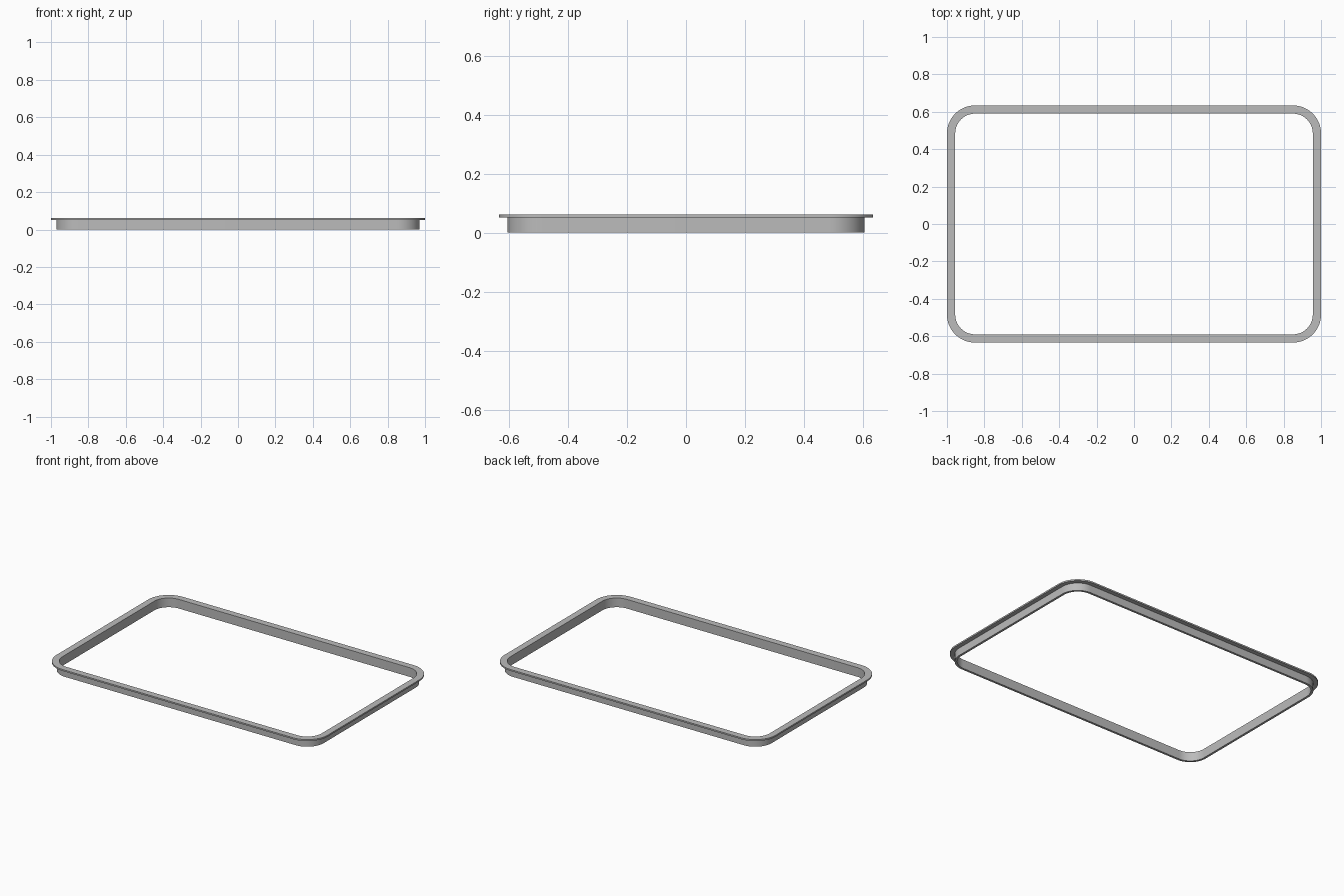
import bpy, bmesh, math

# Remove the default cube
cube = bpy.data.objects.get("Cube")
if cube:
    bpy.data.objects.remove(cube, do_unlink=True)

HALF_X, HALF_Y, RADIUS, STEPS = 1.0, 0.634, 0.15, 16
TOP, LIP_BOTTOM = 0.061, 0.051
WALL_INSET, INNER_INSET = 0.029, 0.044

grey = bpy.data.materials.new("light grey")
grey.use_nodes = True
grey.diffuse_color = (0.5, 0.5, 0.5, 1)
grey.node_tree.nodes["Principled BSDF"].inputs["Base Color"].default_value = (0.5, 0.5, 0.5, 1)


def rounded_loop(bm, inset, z):
    """Ring of vertices round a rounded rectangle, inset from the rim."""
    ring = []
    r = RADIUS - inset
    for quarter, (sx, sy) in enumerate([(1, 1), (-1, 1), (-1, -1), (1, -1)]):
        for i in range(STEPS + 1):
            a = (quarter + i / STEPS) * math.pi / 2
            ring.append(bm.verts.new((sx * (HALF_X - RADIUS) + r * math.cos(a),
                                      sy * (HALF_Y - RADIUS) + r * math.sin(a), z)))
    return ring


# L-shaped section: thin lip on top, upright wall below
section = [(0, LIP_BOTTOM), (0, TOP), (INNER_INSET, TOP), (INNER_INSET, 0),
           (WALL_INSET, 0), (WALL_INSET, LIP_BOTTOM)]
bm = bmesh.new()
rings = [rounded_loop(bm, inset, z) for inset, z in section]
for k, ring in enumerate(rings):
    other = rings[(k + 1) % len(rings)]
    for i in range(len(ring)):
        j = (i + 1) % len(ring)
        bm.faces.new((ring[i], ring[j], other[j], other[i]))
bmesh.ops.recalc_face_normals(bm, faces=bm.faces)

mesh = bpy.data.meshes.new("flanged_frame")
bm.to_mesh(mesh)
bm.free()
mesh.materials.append(grey)
frame = bpy.data.objects.new("flanged_frame", mesh)
bpy.context.collection.objects.link(frame)

# Smooth corners, crisp edges
bpy.ops.object.select_all(action='DESELECT')
frame.select_set(True)
bpy.context.view_layer.objects.active = frame
bpy.ops.object.shade_smooth_by_angle(angle=math.radians(30))
